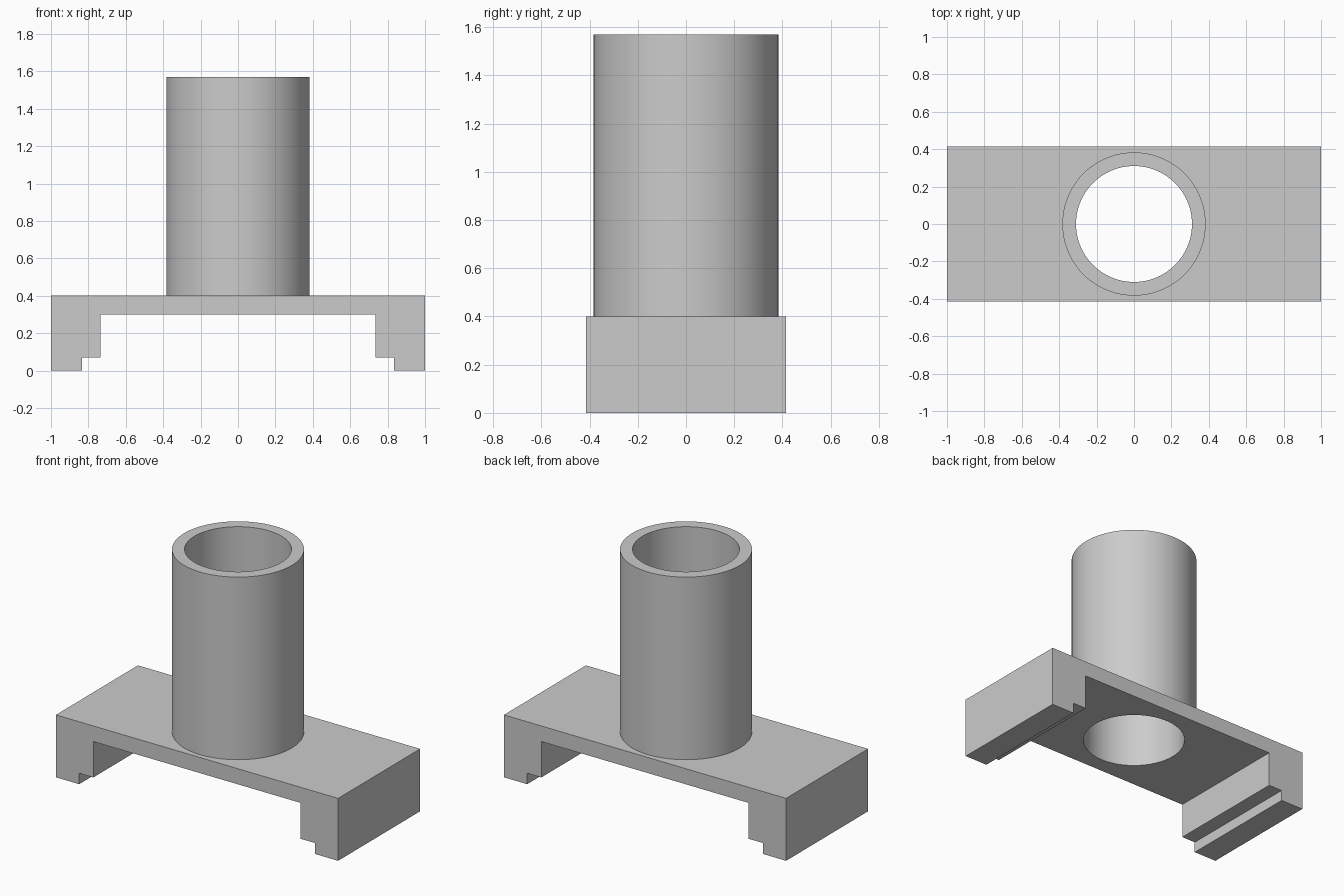
import bpy
import bmesh
from math import radians, tau, cos, sin

cube = bpy.data.objects.get("Cube")
if cube:
    bpy.data.objects.remove(cube, do_unlink=True)

HALF_DEPTH = 0.415
DECK_BOTTOM, DECK_TOP, TUBE_TOP = 0.30, 0.40, 1.57
BORE, OUTER, SIDES = 0.31, 0.383, 96

grey = bpy.data.materials.new("plain grey")
grey.use_nodes = True
colour = (0.6, 0.6, 0.6, 1)
grey.diffuse_color = colour
grey.node_tree.nodes["Principled BSDF"].inputs["Base Color"].default_value = colour


def finish(name, bm):
    """Turn a bmesh into a named grey object."""
    bmesh.ops.recalc_face_normals(bm, faces=bm.faces)
    mesh = bpy.data.meshes.new(name)
    bm.to_mesh(mesh)
    bm.free()
    mesh.materials.append(grey)
    obj = bpy.data.objects.new(name, mesh)
    bpy.context.collection.objects.link(obj)
    return obj


def activate(obj):
    bpy.ops.object.select_all(action='DESELECT')
    obj.select_set(True)
    bpy.context.view_layer.objects.active = obj


def ring(bm, radius, z):
    return [bm.verts.new((radius * cos(tau * i / SIDES), radius * sin(tau * i / SIDES), z))
            for i in range(SIDES)]


def bridge(bm, a, b):
    for i in range(SIDES):
        j = (i + 1) % SIDES
        bm.faces.new((a[i], a[j], b[j], b[i]))


# Bridge-shaped base: mirrored stepped outline extruded front to back
half = [(1, DECK_TOP), (1, 0), (0.835, 0), (0.835, 0.07), (0.735, 0.07), (0.735, DECK_BOTTOM)]
outline = half + [(-x, z) for x, z in reversed(half)]
bm = bmesh.new()
front = bm.faces.new([bm.verts.new((x, -HALF_DEPTH, z)) for x, z in outline])
extruded = bmesh.ops.extrude_face_region(bm, geom=[front], use_keep_orig=True)
moved = [v for v in extruded["geom"] if isinstance(v, bmesh.types.BMVert)]
bmesh.ops.translate(bm, verts=moved, vec=(0, 2 * HALF_DEPTH, 0))
base = finish("bridge_base", bm)

# Round bore through the deck
bm = bmesh.new()
low, high = ring(bm, BORE, 0.2), ring(bm, BORE, 0.5)
bridge(bm, low, high)
bm.faces.new(low)
bm.faces.new(high)
cutter = finish("bore_cutter", bm)
cutter.hide_render = True
cut = base.modifiers.new("bore", 'BOOLEAN')
cut.operation = 'DIFFERENCE'
cut.solver = 'EXACT'
cut.object = cutter
activate(base)
bpy.ops.object.modifier_apply(modifier=cut.name)
bpy.data.objects.remove(cutter, do_unlink=True)

# Hollow tube standing on the deck
bm = bmesh.new()
loops = [ring(bm, r, z) for r, z in ((OUTER, DECK_TOP), (OUTER, TUBE_TOP),
                                     (BORE, TUBE_TOP), (BORE, DECK_TOP))]
for a, b in zip(loops, loops[1:] + loops[:1]):
    bridge(bm, a, b)
tube = finish("tube", bm)

for obj in (base, tube):
    activate(obj)
    bpy.ops.object.shade_smooth_by_angle(angle=radians(30))
